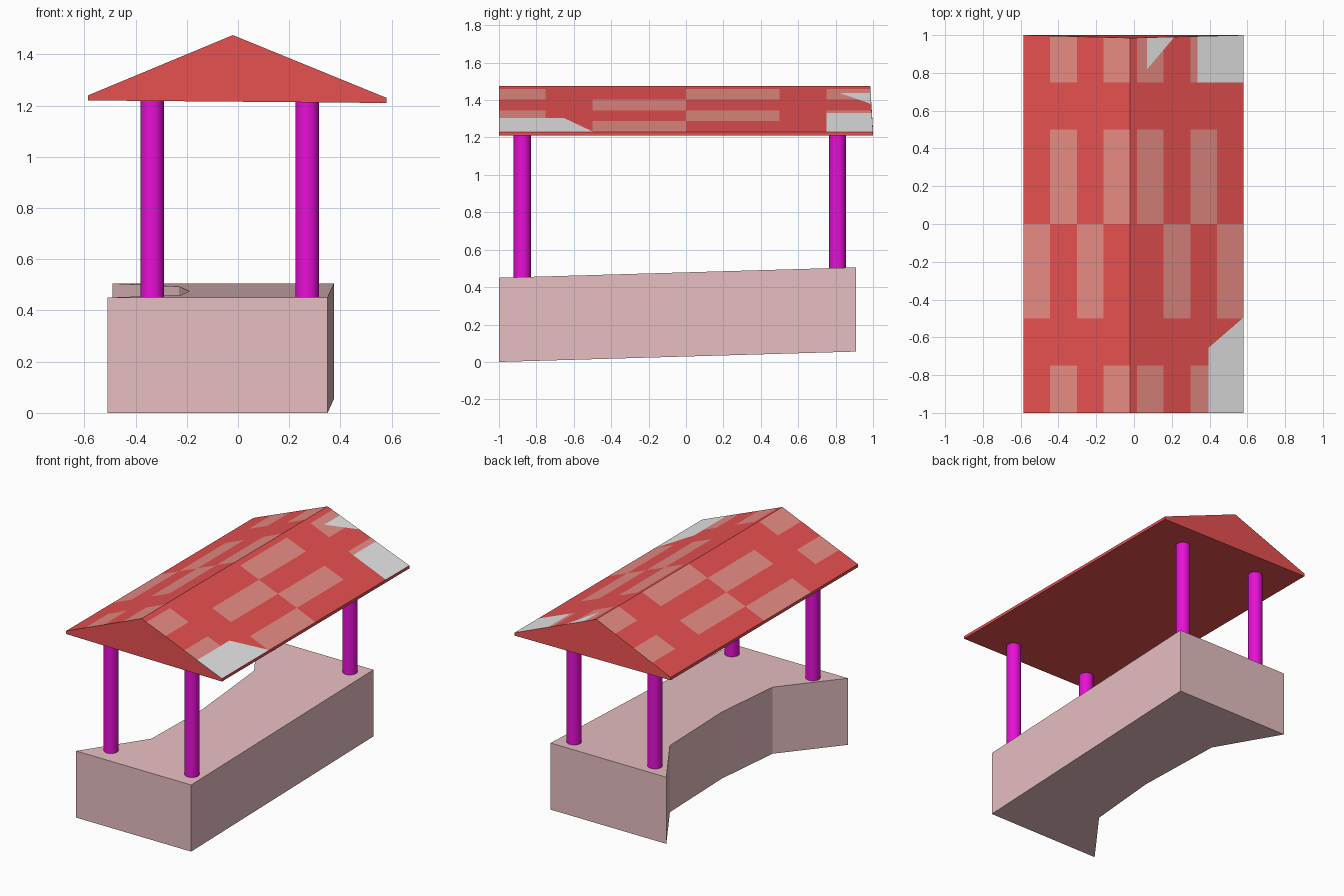
import bpy
import bmesh
from mathutils import Vector

if "Cube" in bpy.data.objects:
    bpy.data.objects.remove(bpy.data.objects["Cube"], do_unlink=True)


def material(name, rgb):
    mat = bpy.data.materials.new(name)
    mat.use_nodes = True
    colour = (*rgb, 1)
    mat.diffuse_color = colour
    mat.node_tree.nodes["Principled BSDF"].inputs["Base Color"].default_value = colour
    return mat


ROSE = material("dusty rose", (0.8, 0.52, 0.54))
MAGENTA = material("magenta", (0.8, 0.005, 0.67))
RED = material("red", (0.8, 0.08, 0.08))
PINK = material("faded red", (0.8, 0.26, 0.23))
GREY = material("light grey", (0.8, 0.8, 0.8))


def finish(name, bm, mats):
    bmesh.ops.recalc_face_normals(bm, faces=bm.faces)
    mesh = bpy.data.meshes.new(name)
    bm.to_mesh(mesh)
    bm.free()
    for mat in mats:
        mesh.materials.append(mat)
    obj = bpy.data.objects.new(name, mesh)
    bpy.context.collection.objects.link(obj)
    return obj


def prism(front, back):
    """Solid between two matching outlines."""
    bm = bmesh.new()
    a = [bm.verts.new(p) for p in front]
    b = [bm.verts.new(p) for p in back]
    bm.faces.new(a)
    bm.faces.new(b)
    n = len(a)
    for i in range(n):
        j = (i + 1) % n
        bm.faces.new((a[i], a[j], b[j], b[i]))
    return bm


# Counter with a hollowed side, rising gently to the back
plan = [(0.35, -1), (0.375, 0.91), (-0.49, 0.91), (-0.23, 0.5),
        (-0.19, -0.11), (-0.22, -0.61), (-0.51, -1)]
BASE_HEIGHT = 0.45


def rise(y):
    return 0.029 * (y + 1)


base = prism([(x, y, rise(y)) for x, y in plan],
             [(x, y, rise(y) + BASE_HEIGHT) for x, y in plan])
finish("counter", base, [ROSE])

# Four round posts
for side, x in (("right", -0.335), ("left", 0.27)):
    for end, y in (("front", -0.875), ("back", 0.81)):
        low, high = rise(y) + BASE_HEIGHT - 0.01, 1.225
        bpy.ops.mesh.primitive_cylinder_add(
            vertices=32, radius=0.046, depth=high - low,
            location=(x, y, (low + high) / 2))
        post = bpy.context.object
        post.name = f"{end}_{side}_post"
        post.data.materials.append(MAGENTA)
        bpy.ops.object.shade_smooth_by_angle()

# Gable roof
RIDGE = -0.02
profile = [(-0.585, 1.22), (0.58, 1.21), (0.58, 1.23), (RIDGE, 1.475), (-0.585, 1.24)]
roof = prism([(x, -1, z) for x, z in profile],
             [(x, 0.985 if x == RIDGE else 1, z) for x, z in profile])
bmesh.ops.recalc_face_normals(roof, faces=roof.faces)


def cut(point, normal):
    slopes = [f for f in roof.faces if f.normal.z > 0.1]
    edges = {e for f in slopes for e in f.edges}
    verts = {v for f in slopes for v in f.verts}
    bmesh.ops.bisect_plane(roof, geom=slopes + list(edges) + list(verts), dist=0.0001,
                           plane_co=Vector(point), plane_no=Vector(normal))


# Cut the slopes into panels and bare patches
STEP = 0.141
for k in range(1, 5):
    cut((-0.585 + STEP * k, 0, 0), (1, 0, 0))
    cut((0.58 - STEP * k, 0, 0), (1, 0, 0))
for y in (-0.75, -0.5, 0, 0.5, 0.75):
    cut((0, y, 0), (0, 1, 0))
for x in (0.07, 0.335, 0.395):
    cut((x, 0, 0), (1, 0, 0))
cut((0.07, 0.82, 0), (1.18, -1, 0))
cut((0.395, -0.655, 0), (0.865, -1, 0))


def panel_colour(x, y):
    bare = (x > 0.395 and y < -0.655 + 0.865 * (x - 0.395)
            or x > 0.335 and y > 0.75
            or x > 0.07 and y > 0.82 + 1.18 * (x - 0.07))
    if bare:
        return 2
    column = int((x + 0.585 if x < RIDGE else 0.58 - x) / STEP)
    if column > 3 or 0.5 < abs(y) < 0.75:
        return 0
    odd = column % 2 == 1
    return int(odd != (-0.5 < y < 0))


for face in roof.faces:
    if face.normal.z > 0.1:
        centre = face.calc_center_median()
        face.material_index = panel_colour(centre.x, centre.y)
finish("gable_roof", roof, [RED, PINK, GREY])
